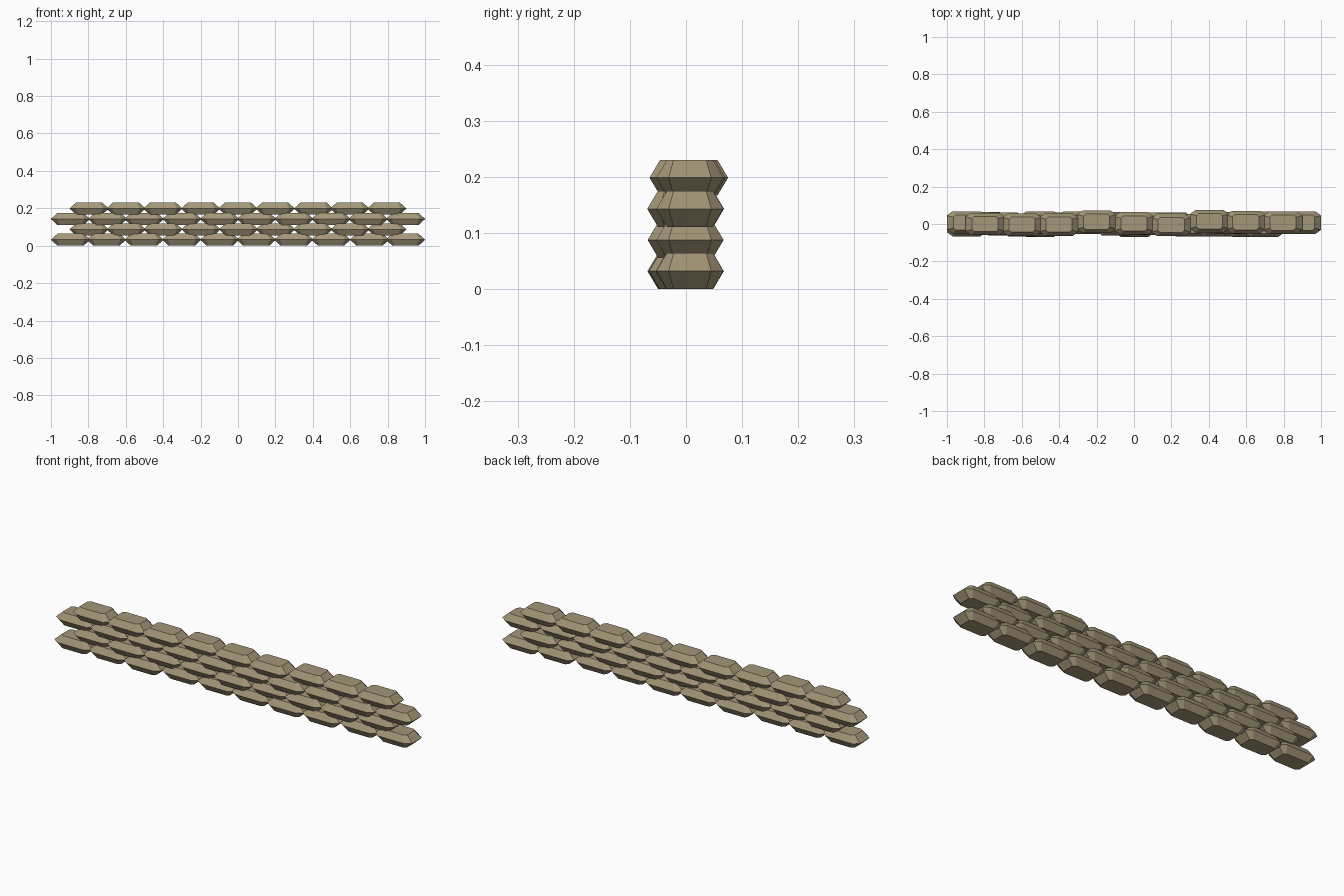
import bpy, bmesh, random

if "Cube" in bpy.data.objects:
    bpy.data.objects.remove(bpy.data.objects["Cube"])
random.seed(4)

# Sackcloth colour
cloth = bpy.data.materials.new("khaki sackcloth")
cloth.use_nodes = True
colour = (0.37, 0.31, 0.19, 1)
cloth.diffuse_color = colour
bsdf = cloth.node_tree.nodes["Principled BSDF"]
bsdf.inputs["Base Color"].default_value = colour
bsdf.inputs["Roughness"].default_value = 1

HALF_L, HALF_W, HALF_H = 0.105, 0.06, 0.032
PITCH_X, PITCH_Z = 0.2, 0.0555


def octagon(hx, hy, cx, cy):
    """Rectangle outline with cut corners."""
    return [(hx, -hy + cy), (hx, hy - cy), (hx - cx, hy), (-hx + cx, hy),
            (-hx, hy - cy), (-hx, -hy + cy), (-hx + cx, -hy), (hx - cx, -hy)]


# Bag: wide seam ring between two smaller flat faces
def bag_mesh():
    bm = bmesh.new()
    seam = octagon(HALF_L, HALF_W, 0.03, 0.022)
    flat = octagon(HALF_L - 0.035, HALF_W - 0.019, 0.013, 0.012)
    rings = [[bm.verts.new((x, y, z)) for x, y in outline]
             for outline, z in ((flat, -HALF_H), (seam, 0), (flat, HALF_H))]
    for low, high in zip(rings, rings[1:]):
        for i in range(8):
            j = (i + 1) % 8
            bm.faces.new((low[i], low[j], high[j], high[i]))
    bm.faces.new(rings[0][::-1])
    bm.faces.new(rings[-1])
    bmesh.ops.recalc_face_normals(bm, faces=bm.faces)
    mesh = bpy.data.meshes.new("sandbag")
    bm.to_mesh(mesh)
    bm.free()
    mesh.materials.append(cloth)
    return mesh


# Four staggered courses, each bag nudged a little
mesh = bag_mesh()
top_nudges = (0, -0.003, -0.003, 0.012, 0.003, -0.005, 0.015, 0.01, 0.007)
for row in range(4):
    count = 10 - row % 2
    for i in range(count):
        x = (i - (count - 1) / 2) * PITCH_X
        if 0 < i < count - 1:
            x += random.uniform(-0.004, 0.004)
        else:
            x *= 0.995
        if row == 3:
            y = top_nudges[i]
        elif i == count - 1:
            y = 0.007
        else:
            y = random.uniform(-0.01, 0.009)
        bag = bpy.data.objects.new(f"sandbag_row{row + 1}_{i + 1}", mesh)
        bag.location = (x, y, HALF_H + row * PITCH_Z)
        bpy.context.collection.objects.link(bag)
